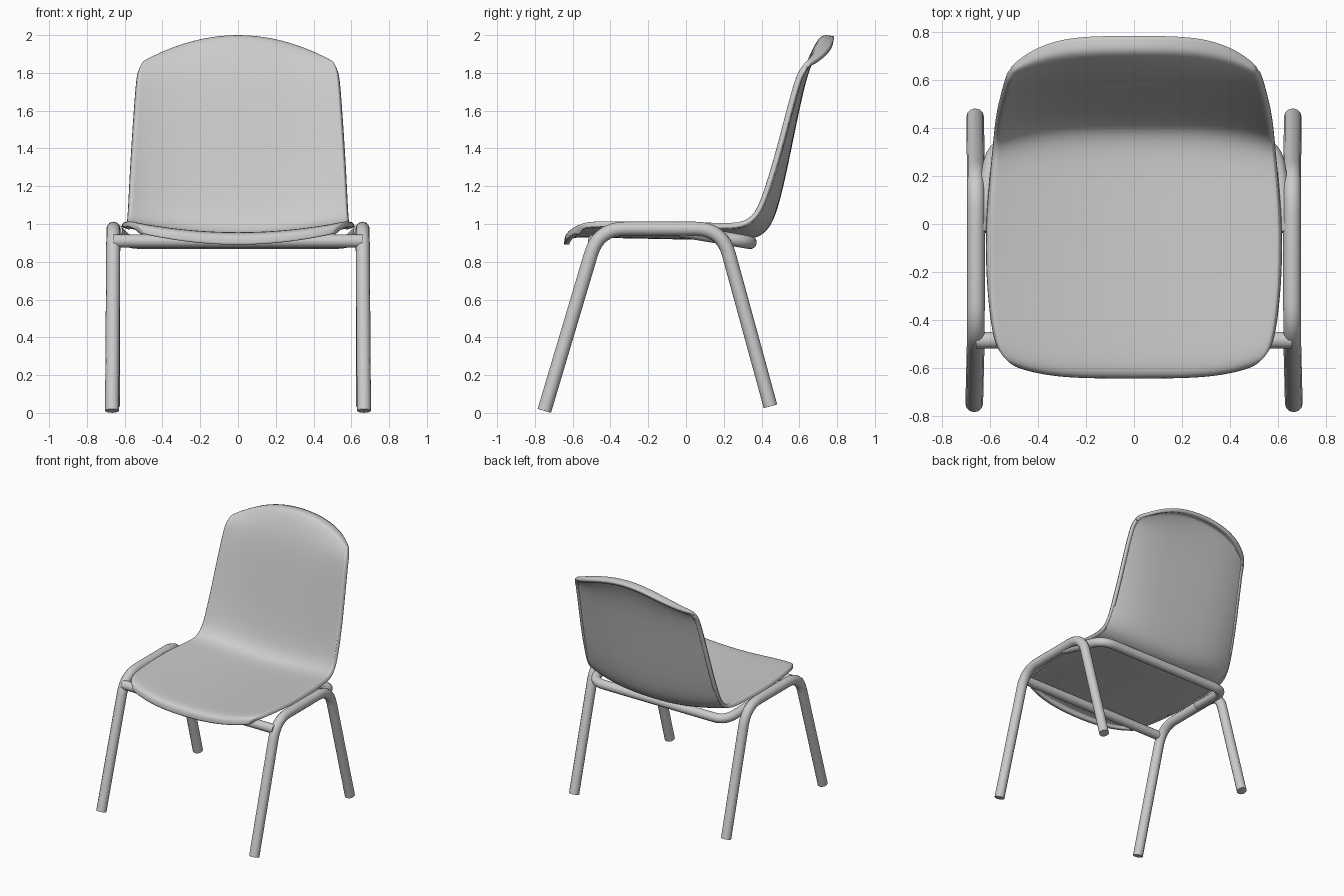
import bpy, math
from mathutils import Vector

if "Cube" in bpy.data.objects:
    bpy.data.objects.remove(bpy.data.objects["Cube"])


def smooth(obj, angle=40):
    bpy.ops.object.select_all(action='DESELECT')
    obj.select_set(True)
    bpy.context.view_layer.objects.active = obj
    bpy.ops.object.shade_smooth_by_angle(angle=math.radians(angle))


def fillet(points, trim, steps=8):
    """Round the inner corners of a path."""
    pts = [Vector(p) for p in points]
    out = [pts[0]]
    for a, b, c in zip(pts, pts[1:], pts[2:]):
        p, q = b + (a - b).normalized() * trim, b + (c - b).normalized() * trim
        for k in range(steps + 1):
            t = k / steps
            out.append(p * (1 - t) ** 2 + b * 2 * t * (1 - t) + q * t * t)
    return out + [pts[-1]]


def tube(name, points, radius, trim=0.1):
    path = fillet(points, trim)
    curve = bpy.data.curves.new(name, 'CURVE')
    curve.dimensions = '3D'
    curve.bevel_depth = radius
    curve.bevel_resolution = 4
    curve.use_fill_caps = True
    spline = curve.splines.new('POLY')
    spline.points.add(len(path) - 1)
    for sp, p in zip(spline.points, path):
        sp.co = (*p, 1)
    obj = bpy.data.objects.new(name, curve)
    bpy.context.collection.objects.link(obj)
    bpy.ops.object.select_all(action='DESELECT')
    obj.select_set(True)
    bpy.context.view_layer.objects.active = obj
    bpy.ops.object.convert(target='MESH')
    smooth(bpy.context.object)


# Seat shell stations: centre y, centre z, edge y, edge z, half width
stations = [
    (-.645, .89, -.59, .95, .51), (-.645, .935, -.575, .99, .535),
    (-.61, .957, -.53, 1.015, .57), (-.50, .955, -.42, 1.02, .595),
    (-.25, .95, -.20, 1.015, .615), (0, .945, 0, 1.015, .615),
    (.20, .94, .18, 1.01, .60), (.33, .94, .30, 1.01, .587),
    (.41, .97, .36, 1.06, .58), (.46, 1.08, .40, 1.16, .575),
    (.51, 1.30, .46, 1.35, .565), (.56, 1.55, .52, 1.58, .55),
    (.61, 1.78, .575, 1.78, .535), (.655, 1.90, .60, 1.82, .527),
    (.695, 1.975, .62, 1.845, .518), (.725, 2.008, .635, 1.86, .512),
    (.785, 1.995, .655, 1.85, .515)]
half = [0, .2, .4, .58, .74, .87, .95, .99]
us = [-u for u in reversed(half[1:])] + half


def shell_point(i, u):
    cy, cz, ey, ez, w = stations[i]
    fy, fz = abs(u) ** 4, abs(u) ** 2
    return Vector((w * u, cy + (ey - cy) * fy, cz + (ez - cz) * fz))


verts, n = [], len(stations)
for i in range(n):
    row = [shell_point(i, u) for u in us]
    # rolled side lips, pushed away from the sitting side
    lips = []
    for s in (-1, 1):
        t = shell_point(min(i + 1, n - 1), s) - shell_point(max(i - 1, 0), s)
        t.x = 0
        t.normalize()
        lips.append(shell_point(i, s) - Vector((0, -t.z, t.y)) * 0.03 + Vector((s * .004, 0, 0)))
    verts += [lips[0]] + row + [lips[1]]
m = len(us) + 2
faces = [(i * m + j, i * m + j + 1, (i + 1) * m + j + 1, (i + 1) * m + j)
         for i in range(n - 1) for j in range(m - 1)]
mesh = bpy.data.meshes.new("seat_shell")
mesh.from_pydata(verts, [], faces)
shell = bpy.data.objects.new("seat_shell", mesh)
bpy.context.collection.objects.link(shell)
smooth(shell, 60)
sub = shell.modifiers.new("Smooth", 'SUBSURF')
sub.levels = sub.render_levels = 2
solid = shell.modifiers.new("Thickness", 'SOLIDIFY')
solid.thickness = 0.028
solid.offset = -1

# Side frames: front leg, rail and back leg in one bent tube
for side, s in (("left", -1), ("right", 1)):
    tube(side + "_leg_frame", [(s * .667, -.75, .011), (s * .66, -.463, .975),
                               (s * .66, .19, .975), (s * .663, .447, .035)], .037, .14)

# Bars under the seat
tube("front_crossbar", [(-.66, -.485, .91), (.66, -.485, .91)], .035)
tube("rear_support_bar", [(-.645, -.03, .965), (-.58, .34, .902),
                          (.58, .34, .902), (.645, -.03, .965)], .035, .1)
